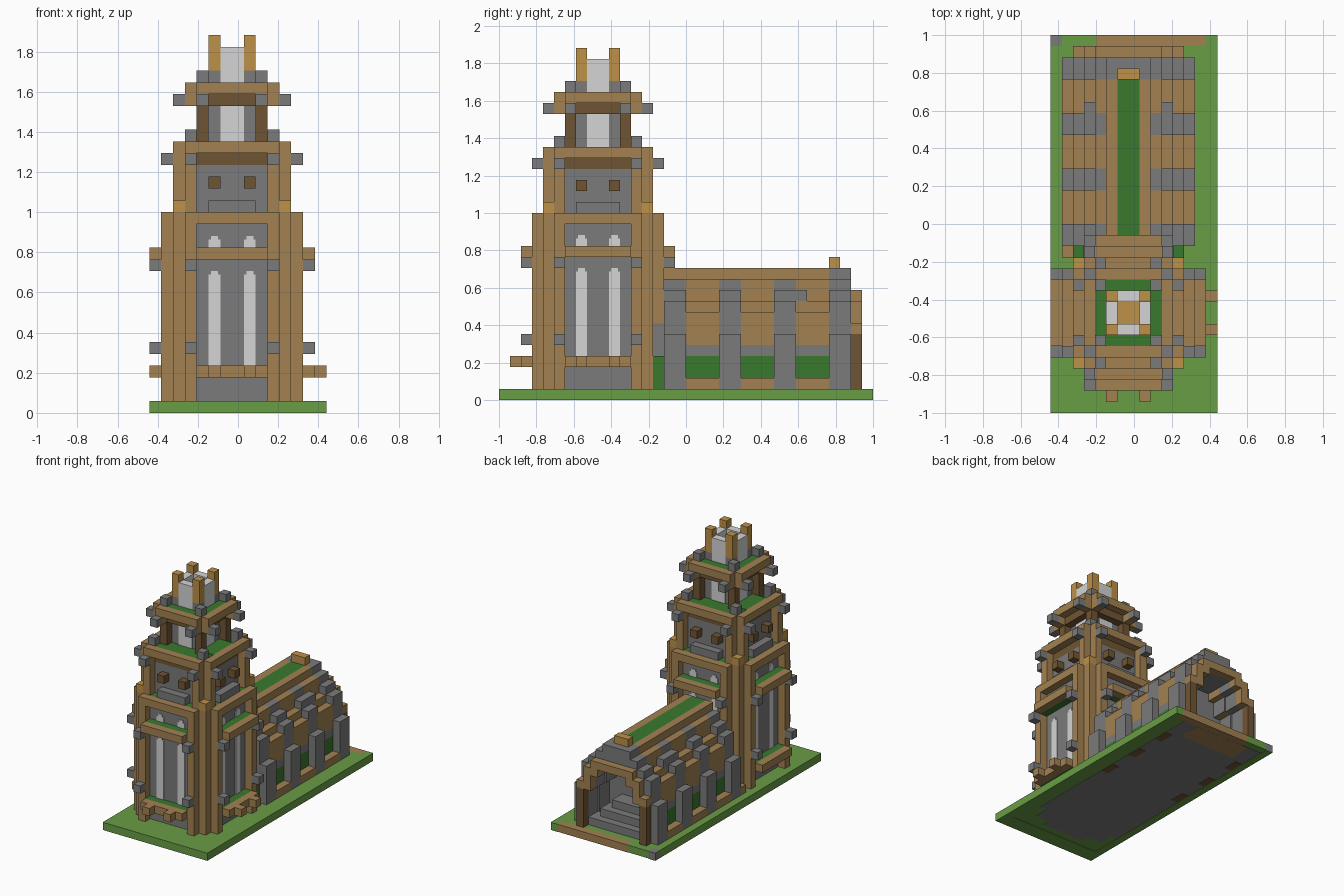
import bpy
import bmesh

default_cube = bpy.data.objects.get("Cube")
if default_cube:
    bpy.data.objects.remove(default_cube, do_unlink=True)

UNIT = 2 / 34          # edge of one building block
TOWER_X, TOWER_Y = 7, 9


def material(name, hex_code):
    rgb = []
    for i in range(3):
        c = int(hex_code[2 * i:2 * i + 2], 16) / 255
        rgb.append(c / 12.92 if c < 0.04 else ((c + 0.055) / 1.055) ** 2.4)
    mat = bpy.data.materials.new(name)
    mat.use_nodes = True
    mat.diffuse_color = (*rgb, 1)
    mat.node_tree.nodes["Principled BSDF"].inputs["Base Color"].default_value = (*rgb, 1)
    return mat


timber = material("timber brown", "a28152")
dark = material("dark brown", "705533")
stone = material("stone grey", "7b7b7b")
pale = material("pale grey", "d3d5d4")
grass = material("grass green", "699d45")
moss = material("moss green", "3a792d")
gold = material("golden brown", "bd9149")


def part(name, mat, boxes):
    """One object from boxes given as x0, x1, y0, y1, z0, z1 in blocks."""
    bm = bmesh.new()
    for x0, x1, y0, y1, z0, z1 in boxes:
        cube = bmesh.ops.create_cube(bm, size=1)["verts"]
        for v in cube:
            v.co.x = ((x0 if v.co.x < 0 else x1) - 7.5) * UNIT
            v.co.y = ((y0 if v.co.y < 0 else y1) - 17) * UNIT
            v.co.z = (z0 if v.co.z < 0 else z1) * UNIT
    mesh = bpy.data.meshes.new(name)
    bm.to_mesh(mesh)
    bm.free()
    mesh.materials.append(mat)
    obj = bpy.data.objects.new(name, mesh)
    bpy.context.collection.objects.link(obj)


FRONT, RIGHT, BACK, LEFT = range(4)
ALL = (FRONT, RIGHT, BACK, LEFT)


def around(u, depth, z, sides=ALL):
    """Repeat a box on tower sides: u runs along the side, depth outward."""
    boxes = []
    for side in sides:
        a0, a1 = u
        d0, d1 = depth
        if side in (BACK, LEFT):
            a0, a1 = -a1, -a0
        if side in (FRONT, LEFT):
            d0, d1 = -d1, -d0
        xs, ys = ((a0, a1), (d0, d1)) if side in (FRONT, BACK) else ((d0, d1), (a0, a1))
        boxes.append((TOWER_X + xs[0], TOWER_X + xs[1],
                      TOWER_Y + ys[0], TOWER_Y + ys[1], *z))
    return boxes


def pair(u, depth, z, sides=ALL):
    return around(u, depth, z, sides) + around((-u[1], -u[0]), depth, z, sides)


def mid(half):
    return (-half, half)


def step(n):
    return (n, n + 1)


def centred(half, y, z):
    return [(TOWER_X - half, TOWER_X + half, *y, *z)]


def both(u, y, z):
    """Mirror a box across the long axis of the hall."""
    return [(TOWER_X + u[0], TOWER_X + u[1], *y, *z),
            (TOWER_X - u[1], TOWER_X - u[0], *y, *z)]


# Ground slab, path at the back edge, thin plates underneath
part("ground_slab", grass, [(0, 15, 0, 33, 0.06, 1), (1, 4, 33, 34, 0.06, 1),
                            (14, 15, 33, 34, 0.06, 1)])
part("ground_rim", grass, [(0, 15, 0, 2, 0, 0.06), (0, 1, 2, 34, 0, 0.06),
                           (14, 15, 2, 34, 0, 0.06)])
part("back_path", timber, [(4, 14, 33, 34, 0.03, 1)] + centred(4, (30, 33), (0.02, 0.06)))
part("corner_stone", stone, [(0, 1, 33, 34, 0.06, 1)])
part("underside_patch", stone, centred(3, (3, 4), (0.03, 0.06))
     + centred(5, (4, 6), (0.03, 0.06)) + centred(6, (6, 33), (0.03, 0.06)))

# Lower tower stage
part("lower_core", stone, centred(4, (5, 13), (1, 17)))
part("lower_walls", stone, around(mid(3), step(4), (1, 16)))
part("lower_posts", timber, pair(step(3), step(5), (1, 17)))
part("lower_corner_posts", timber, around(step(4), step(4), (1, 17)))
part("corner_post_caps", gold, around(step(4), step(4), step(17)))
part("lower_lintels", timber, around(mid(3), step(5), step(16)))
part("lintel_planting", moss, around(mid(4), step(4), step(16)))
part("lower_ledges", timber, around(mid(3), step(6), step(13)))
part("ledge_planting", moss, around(mid(3), step(5), step(13)))
part("lower_brackets", stone, pair(step(3), step(6), step(12))
     + pair(step(3), step(6), step(5), (FRONT, RIGHT, LEFT)))

# Tall and short windows with clipped tops
windows = []
for low, high in ((4, 12), (14, 15)):
    windows += pair((1, 2), (5, 5.1), (low, high - 0.3))
    windows += pair((1.2, 1.8), (5, 5.1), (high - 0.3, high))
part("lower_windows", pale, windows)

# Balconies near the ground
part("balcony_rails", timber, around(mid(3), step(6), step(3), (FRONT, RIGHT, LEFT))
     + pair(step(1), step(7), step(3), (FRONT, RIGHT)))
part("balcony_planting", moss, around(mid(3), step(5), step(3), (FRONT, RIGHT, LEFT)))

# Middle tower stage
part("middle_core", stone, centred(3, (6, 12), (17, 22)))
part("middle_walls", stone, around(mid(3), step(3), (17, 21)))
part("middle_sills", stone, around(mid(2), step(4), step(17)))
part("middle_studs", dark, pair(step(1), step(4), step(19)))
part("middle_friezes", dark, around(mid(3), step(3), step(21)))
part("middle_posts", timber, pair(step(3), step(4), (17, 23)))
part("middle_bands", timber, around(mid(3), step(4), step(22)))
part("middle_planting", moss, around(mid(3), (2, 4), step(22), (FRONT, BACK))
     + around(mid(2), (2, 4), step(22), (RIGHT, LEFT)))
part("middle_brackets", stone, pair(step(3), step(5), step(21)))
part("middle_caps", stone, around(step(3), step(3), (22, 24)))

# Upper tower stage
part("upper_core", stone, centred(2, (7, 11), (22, 28)))
part("upper_windows", pale, around(mid(1), (2, 2.1), (23, 26)))
part("upper_posts", dark, around(step(2), step(2), (23, 28)))
part("upper_friezes", dark, around(mid(2), step(2), step(26)))
part("upper_planting", moss, around(mid(2), step(2), step(27)))
part("upper_bands", timber, around(mid(3), step(3), step(27))
     + pair(step(2), step(3), step(26)))
part("upper_brackets", stone, pair(step(2), step(4), step(26)))
part("upper_caps", stone, around(step(2), step(2), step(28)))

# Crown
part("crown_walls", pale, around(mid(1), step(1), (28, 31)))
part("crown_floor", gold, centred(1, (8, 10), (28, 30)))
part("crown_bases", stone, around(step(1), step(1), step(28)))
part("crown_posts", gold, around(step(1), step(1), (29, 32)))

# Hall: stepped stone ribs with hollow timber roof bays between them
RIB_TOPS = {2: 11, 3: 10, 4: 9, 5: 6}
BAY_TOPS = {2: 11, 3: 9, 4: 8}
RIB_STARTS = (15, 20, 25)
ribs, roofs, lintels, sills, glass, footings = [], [], [], [], [], []
for start in RIB_STARTS:
    bay = (start + 2, start + 5)
    for u, top in RIB_TOPS.items():
        ribs += both(step(u), (start, start + 2), (1, top))
    for u, top in BAY_TOPS.items():
        roofs += both(step(u), bay, (top - 3, top))
    lintels += both(step(4), bay, step(4))
    sills += both(step(5), bay, step(1))
    glass += both(step(4), bay, (1, 4))
    footings += both(step(5), (start + 2.5, start + 4.5), (0, 0.06))
part("hall_ribs", stone, ribs)
part("hall_roof_bays", timber, roofs)
part("hall_lintels", stone, lintels)
part("hall_sills", timber, sills)
part("hall_windows", moss, glass)
part("hall_footings", dark, footings)
part("ridge_edges", timber, both(step(1), (15, 30), (10, 12)))
part("ridge_planting", moss, centred(1, (15, 30), (10, 12)))
part("ridge_finial", gold, centred(1, step(30), step(12)))

# Links between tower and hall
part("side_bushes", moss, both(step(4), step(14), (1, 4)))
part("link_stones", stone, both((3.9, 4.05), step(14), (4, 7)))
part("side_log", timber, [(1, 2, 14, 15, 1, 2)])

# Back gable with an open, stone-lined arched porch
porch = (30, 32)
part("gable", stone, both(step(5), porch, (1, 6)) + both(step(4), porch, (1, 9))
     + both(step(3), porch, (6, 10)) + both(step(2), porch, (8, 11))
     + centred(2, porch, (9, 12)))
part("porch_lining", stone, centred(4, step(27), (1, 10))
     + both((3.8, 4), (28, 30), (1, 6)) + both((2.8, 3), (28, 30), (6, 8))
     + centred(2, (28, 30), (9, 10)))
part("porch_steps", stone, centred(4, porch, step(1)) + centred(3, (29, 31), step(2))
     + centred(2, (28, 30), step(3)))
part("porch_legs", dark, both(step(4), step(32), (1, 6)))
part("porch_arch", timber, both(step(4), step(32), (6, 7)) + both(step(3), step(32), (6, 9))
     + both(step(2), step(32), (8, 10)) + centred(2, step(32), step(9)))
